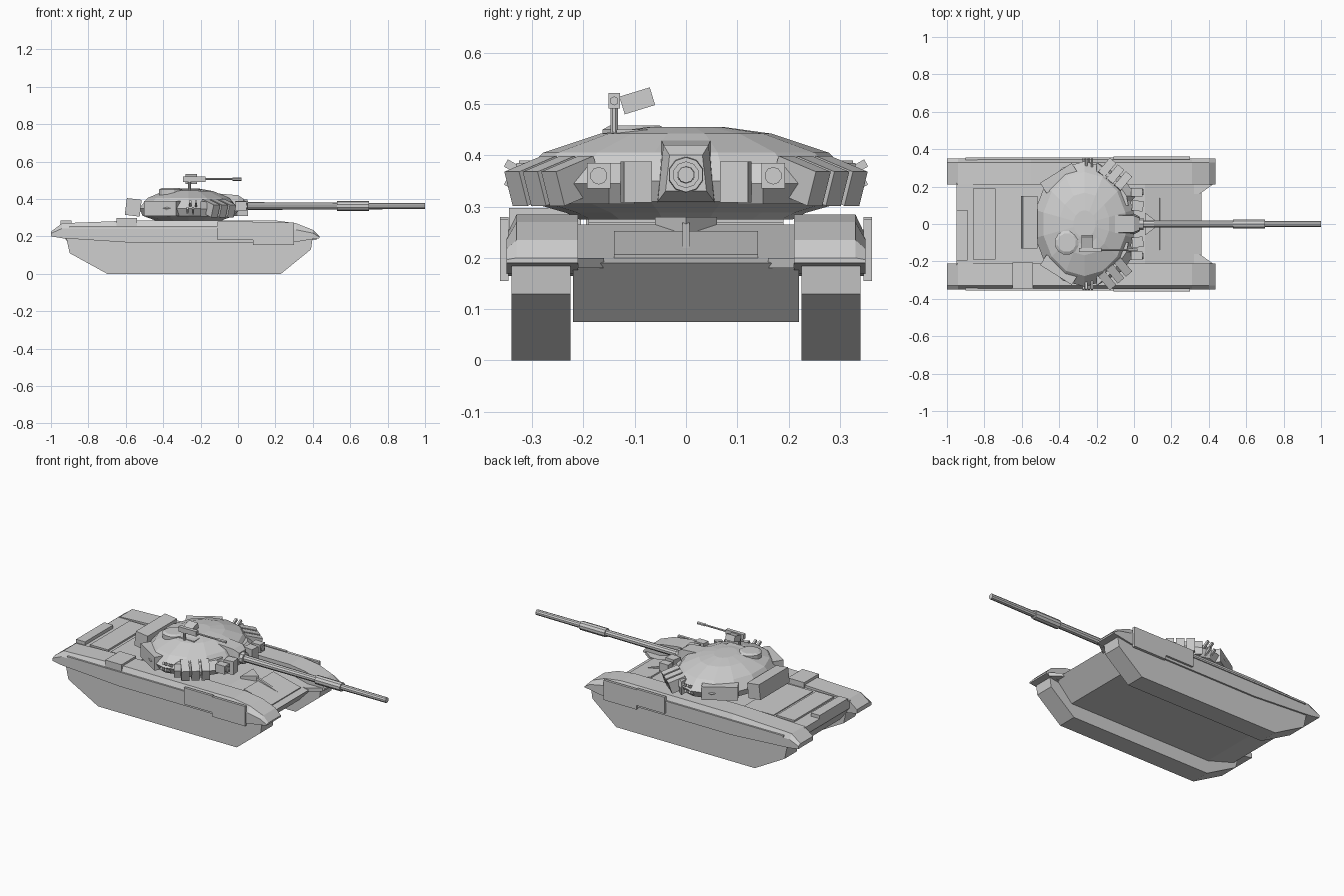
import bpy, bmesh
from math import sin, cos, radians, tau
from mathutils import Vector, Euler

if "Cube" in bpy.data.objects:
    bpy.data.objects.remove(bpy.data.objects["Cube"])

shade = (.62, .62, .62, 1)
grey = bpy.data.materials.new("light grey")
grey.use_nodes = True
grey.diffuse_color = shade
grey.node_tree.nodes["Principled BSDF"].inputs["Base Color"].default_value = shade


def finish(name, bm):
    bmesh.ops.recalc_face_normals(bm, faces=bm.faces)
    mesh = bpy.data.meshes.new(name)
    bm.to_mesh(mesh)
    bm.free()
    mesh.materials.append(grey)
    obj = bpy.data.objects.new(name, mesh)
    bpy.context.collection.objects.link(obj)


def loft(name, rings):
    """Skin equal-length rings of points and cap both ends."""
    bm = bmesh.new()
    rows = [[bm.verts.new(point) for point in ring] for ring in rings]
    for lower, upper in zip(rows, rows[1:]):
        for i in range(len(lower)):
            bm.faces.new((lower[i - 1], lower[i], upper[i], upper[i - 1]))
    bm.faces.new(rows[0])
    bm.faces.new(rows[-1])
    finish(name, bm)


def prism(name, profile, inner, outer):
    """Extrude a side profile across the vehicle."""
    loft(name, [[(x, y, z) for x, z in profile] for y in (inner, outer)])


def box(name, centre, size, pitch=0, roll=0, yaw=0):
    """Block turned by angles in degrees."""
    bm = bmesh.new()
    bmesh.ops.create_cube(bm, size=1)
    turn = Euler((radians(roll), radians(pitch), radians(yaw))).to_matrix()
    for vert in bm.verts:
        vert.co = turn @ (vert.co * Vector(size)) + Vector(centre)
    finish(name, bm)


def circle(radius, sides):
    angles = [tau * (i + .5) / sides for i in range(sides)]
    return [(radius * cos(a), radius * sin(a)) for a in angles]


def lying_tube(name, stations, y, z, sides=10):
    """Turned part along x from position and radius pairs."""
    loft(name, [[(x, y + u, z + v) for u, v in circle(radius, sides)]
                for x, radius in stations])


def standing_tube(name, stations, x, y, sides):
    """Turned part along z from height and radius pairs."""
    loft(name, [[(x + u, y + v, z) for u, v in circle(radius, sides)]
                for z, radius in stations])


# Hull, glacis and deck
hull_rear, hull_front, hull_width, deck = -.95, .36, .22, .265
hull_profile = [(-.7, .075), (.25, .075), (hull_front, .19), (.06, deck),
                (hull_rear, deck), (hull_rear, .22), (-.88, .13)]
prism("hull", hull_profile, -hull_width, hull_width)
box("engine_deck_panel", (-.8, 0, deck), (.12, .38, .02))
box("mid_deck_panel", (-.62, 0, deck), (.2, .38, .01))
box("rear_stowage_bar", (-.92, -.06, deck), (.06, .27, .04))
box("glacis_panel", (.23, 0, .225), (.19, .28, .01), pitch=14)
prism("glacis_rib", [(.05, deck), (.1, .28), (.3, .21), (.3, .2)], -.007, .007)
loft("splash_guard", [[(.06, -.06, z), (.06, .06, z), (.14, 0, z)] for z in (.24, .28)])

# Running gear shapes: fender stations hold position, underside and crown height
track_profile = [(-.7, 0), (.23, 0), (.39, .13), (.4, .2), (-.92, .2), (-.9, .11)]
fender_stations = [(-1, .2, .225), (-.94, .19, .27), (-.55, .165, .285), (.2, .165, .285),
                   (.31, .17, .27), (.4, .185, .235), (.435, .19, .2)]


def fender_section(side, x, base, crown):
    """Upright wall with a chamfered outer shoulder."""
    inner, outer = side * .21, side * .35
    shoulder = base + (crown - base) * .65
    return [(x, inner, base), (x, outer, base), (x, outer, shoulder),
            (x, side * .33, crown), (x, inner, crown)]


for side, label in ((1, "left"), (-1, "right")):
    # Tracks, fenders and skirts
    prism(label + "_track", track_profile, side * .225, side * .34)
    loft(label + "_fender", [fender_section(side, *station) for station in fender_stations])
    loft(label + "_nose_gusset", [[(.3, side * .21, z), (.3, side * .16, z),
                                   (.35, side * .16, z), (.42, side * .21, z)]
                                  for z in (.18, .2)])
    box(label + "_rear_skirt", (-.015, side * .354, .23), (.19, .016, .1))
    box(label + "_front_skirt", (.19, side * .354, .215), (.22, .016, .12))
    box(label + "_fender_rail", (-.35, side * .345, .25), (1.1, .02, .01))

    # Turret bins, armour and launchers
    box(label + "_turret_bin", (-.4, side * .245, .35), (.2, .065, .08), yaw=side * 32)
    for i in range(3):
        box(f"{label}_cheek_block_{i}", (-.15 + i * .043, side * (.295 - i * .036), .35),
            (.045, .1, .07), roll=side * -18, yaw=side * -40)
    loft(label + "_cheek_wedge", [[(-.2, side * .33, z), (-.2, side * .1, z),
                                   (-.03, side * .1, z), (nose, side * .15, z),
                                   (nose - .07, side * .25, z)]
                                  for z, nose in ((.305, -.03), (.345, .01), (.385, -.04))])
    box(label + "_sight_box", (.015, side * .17, .36), (.06, .045, .05))
    lying_tube(label + "_sight_lens", [(.04, .017), (.05, .017)], side * .17, .36)
    box(label + "_front_block", (.02, side * .097, .348), (.06, .055, .08), yaw=side * -7)
    for i in range(4):
        box(f"{label}_smoke_tube_{i}", (-.27 + i * .015, side * .325, .335 + i % 2 * .035),
            (.012, .06, .016), roll=side * 30)

box("fender_tool_box", (-.595, -.275, .272), (.11, .14, .05))

# Turret: oval rings from the bearing up to the roof
turret_levels = [(.275, .62), (.288, .7), (.31, .93), (.35, 1),
                 (.405, .83), (.442, .5), (.455, .22)]
loft("turret", [[(scale * u * .27 - .265, scale * v * .335, z) for u, v in circle(1, 14)]
                for z, scale in turret_levels])
box("rear_turret_bin", (-.56, .01, .355), (.08, .28, .09), pitch=7)


# Main gun
def mantlet_section(x, width, height):
    base, crown = .365 - height, .365 + height
    return [(x, -width, base), (x, width, base),
            (x, width * .8, crown), (x, -width * .8, crown)]


gun_height = .362
loft("gun_mantlet", [mantlet_section(-.12, .06, .065), mantlet_section(0, .055, .055),
                     mantlet_section(.03, .04, .035)])
lying_tube("gun_collar", [(0, .037), (.05, .034)], 0, gun_height)
lying_tube("gun_barrel", [(0, .021), (1, .016)], 0, gun_height)
lying_tube("gun_sleeve", [(.53, .026), (.7, .026)], 0, gun_height)

# Cupola and roof machine gun
standing_tube("cupola", [(.42, .065), (.45, .065), (.458, .05)], x=-.36, y=-.1, sides=12)
box("roof_hatch", (-.25, -.1, .44), (.1, .07, .02))
weapon_y, weapon_z = -.14, .506
standing_tube("gun_post", [(.42, .008), (weapon_z, .008)], x=-.26, y=weapon_y, sides=8)
box("machine_gun_body", (-.235, weapon_y, weapon_z), (.12, .022, .03))
lying_tube("machine_gun_barrel", [(-.18, .006), (.02, .006)], weapon_y, weapon_z, sides=6)
lying_tube("machine_gun_muzzle", [(-.03, .009), (.02, .009)], weapon_y, weapon_z, sides=6)
box("ammunition_box", (-.25, -.095, weapon_z), (.06, .062, .036), roll=17)
